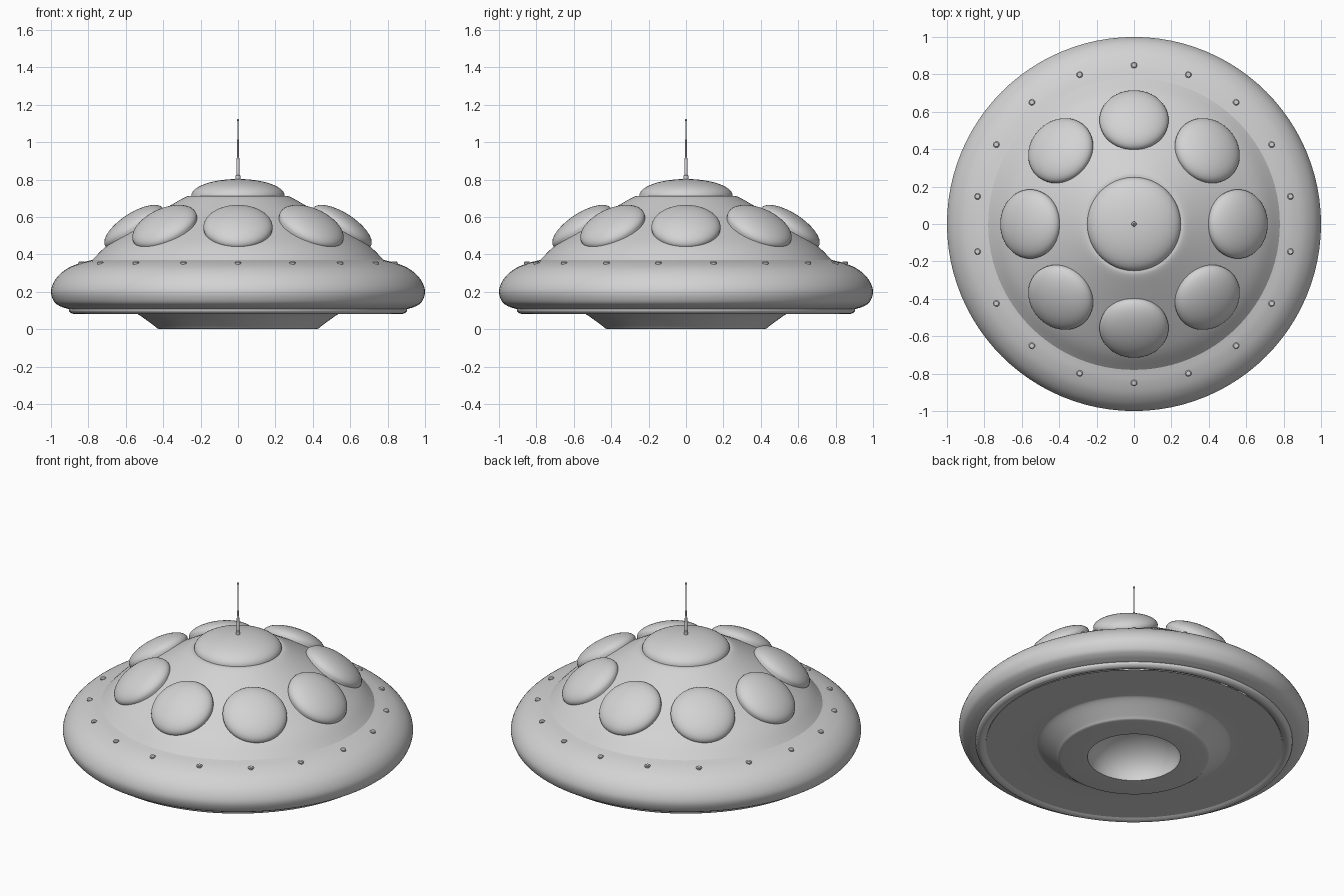
import bpy, bmesh, math
from mathutils import Matrix, Vector

cube = bpy.data.objects.get("Cube")
if cube:
    bpy.data.objects.remove(cube, do_unlink=True)

grey = bpy.data.materials.new("hull grey")
grey.use_nodes = True
colour = (0.65, 0.65, 0.65, 1)
grey.diffuse_color = colour
grey.node_tree.nodes["Principled BSDF"].inputs["Base Color"].default_value = colour


def curve(points, steps=5):
    """Smooth curve through (radius, height) points."""
    p = [Vector(q) for q in points]
    p = [2 * p[0] - p[1]] + p + [2 * p[-1] - p[-2]]
    out = []
    for a, b, c, d in zip(p, p[1:], p[2:], p[3:]):
        for s in range(steps):
            t = s / steps
            out.append((2 * b + (c - a) * t + (2 * a - 5 * b + 4 * c - d) * t * t
                        + (3 * b - a - 3 * c + d) * t ** 3) / 2)
    return out + [p[-2]]


def arc(radius, height, base, steps=14):
    """Quarter ellipse from the axis out to the base radius."""
    angles = [math.pi / 2 * i / steps for i in range(steps + 1)]
    return [(radius * math.sin(a), base + height * math.cos(a)) for a in angles]


def lathe(name, profile, segments=96, place=None, angle=35):
    """Turn a profile, listed from top to bottom, around z."""
    bm = bmesh.new()
    rings = []
    for r, z in profile:
        rings.append([bm.verts.new((r * math.cos(math.tau * j / segments),
                                    r * math.sin(math.tau * j / segments), z))
                      for j in range(segments)])
    for top, low in zip(rings, rings[1:]):
        for j in range(segments):
            k = (j + 1) % segments
            bm.faces.new((top[j], low[j], low[k], top[k]))
    bmesh.ops.remove_doubles(bm, verts=bm.verts, dist=0.00005)
    for face in bm.faces:
        face.smooth = True
    mesh = bpy.data.meshes.new(name)
    bm.to_mesh(mesh)
    bm.free()
    mesh.set_sharp_from_angle(angle=math.radians(angle))
    mesh.materials.append(grey)
    obj = bpy.data.objects.new(name, mesh)
    bpy.context.collection.objects.link(obj)
    if place:
        obj.matrix_world = place
    return obj


# Top cap and sloping upper hull
lathe("top_dome", arc(0.25, 0.09, 0.713))
lathe("upper_hull", curve([(0.25, 0.713), (0.275, 0.709), (0.33, 0.68), (0.46, 0.603),
                           (0.6, 0.517), (0.7, 0.448), (0.78, 0.37)]))

# Rounded rim with the stepped lip beneath it
rim = curve([(0.78, 0.37), (0.85, 0.352), (0.92, 0.32), (0.975, 0.268),
             (1.0, 0.205), (0.985, 0.15), (0.955, 0.125), (0.915, 0.11)])
lip = curve([(0.905, 0.108), (0.902, 0.095), (0.885, 0.083), (0.865, 0.085), (0.845, 0.094)], 3)
lathe("rim", rim + lip)

# Underside plate, lowered base and hollow centre
skirt = curve([(0.62, 0.09), (0.57, 0.088), (0.535, 0.08), (0.45, 0.02), (0.43, 0.004), (0.41, 0)])
bowl = list(reversed(arc(0.265, 0.19, 0)))
lathe("underside", [(0.845, 0.09)] + skirt + bowl)

# Eight bulging portholes
tilt = math.atan2(0.21, 0.32)
for i in range(8):
    place = (Matrix.Rotation(math.tau * i / 8, 4, "Z")
             @ Matrix.Translation((0.555, 0, 0.545)) @ Matrix.Rotation(tilt, 4, "Y"))
    lathe(f"porthole_{i + 1}", arc(0.185, 0.076, 0) + [(0.18, -0.03)], 48, place, 60)

# Ring of rivets around the rim
for i in range(18):
    turn = math.tau * (i / 18 + 0.25)
    place = Matrix.Translation((0.85 * math.cos(turn), 0.85 * math.sin(turn), 0.345))
    lathe(f"rivet_{i + 1}", [(0, 0.017), (0.012, 0.017), (0.017, 0.012), (0.013, -0.005)], 16, place)

# Stepped antenna
lathe("antenna", [(0, 1.125), (0.006, 1.125), (0.006, 1.115), (0.0035, 1.113), (0.0045, 0.92),
                  (0.007, 0.915), (0.009, 0.825), (0.013, 0.822), (0.013, 0.79)], 16)
